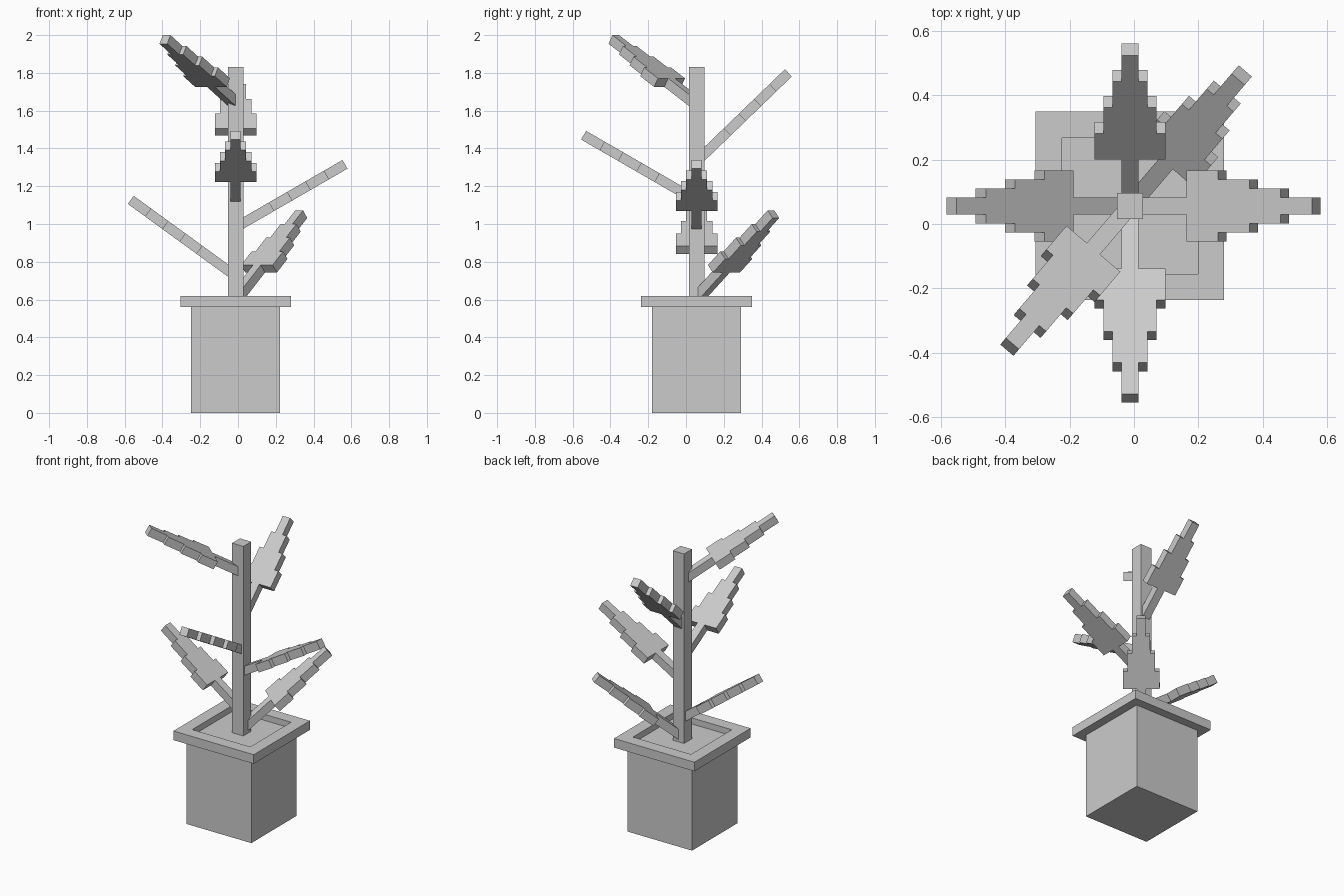
import bpy
from math import radians, cos, sin
from mathutils import Matrix, Vector

if "Cube" in bpy.data.objects:
    bpy.data.objects.remove(bpy.data.objects["Cube"])

CX, CY = -0.0125, 0.056      # axis of pot and stem
THICK = 0.053                # leaf thickness
STEP = 0.1125                # length of each leaf step
HALF_WIDTHS = [0.11, 0.083, 0.055, 0.027]   # leaf steps, base to tip


def make_object(name, verts, faces):
    mesh = bpy.data.meshes.new(name)
    mesh.from_pydata(verts, [], faces)
    mesh.update()
    obj = bpy.data.objects.new(name, mesh)
    bpy.context.collection.objects.link(obj)
    return obj


def square_stack(name, profile):
    """Square rings (half width, z) joined into one closed solid."""
    verts, faces = [], []
    for h, z in profile:
        verts += [(CX + sx * h, CY + sy * h, z)
                  for sx, sy in ((-1, -1), (1, -1), (1, 1), (-1, 1))]
    for r in range(len(profile) - 1):
        for i in range(4):
            a, b = 4 * r + i, 4 * r + (i + 1) % 4
            faces.append((a, b, b + 4, a + 4))
    n = len(verts)
    faces += [(3, 2, 1, 0), (n - 4, n - 3, n - 2, n - 1)]
    return make_object(name, verts, faces)


def leaf(name, azimuth, tilt, reach, tip_z):
    """Stepped flat leaf on a stalk; its tip is `reach` out from the stem axis."""
    az, el = radians(azimuth), radians(tilt)
    length = reach / cos(el)
    u = length - STEP * len(HALF_WIDTHS)
    # one side of the outline, from stalk base to tip
    side = [(0, HALF_WIDTHS[-1]), (u, HALF_WIDTHS[-1])]
    for w in HALF_WIDTHS:
        side += [(u, w), (u + STEP, w)]
        u += STEP
    # the last step has the same width as the stalk, so mirror directly
    outline = [(x, -w) for x, w in side] + [(x, w) for x, w in reversed(side)]
    n = len(outline)
    verts = [Vector((x, y, z)) for z in (-THICK / 2, THICK / 2) for x, y in outline]
    faces = [tuple(reversed(range(n))), tuple(range(n, 2 * n))]
    faces += [(i, (i + 1) % n, (i + 1) % n + n, i + n) for i in range(n)]
    obj = make_object(name, verts, faces)
    base = Vector((CX, CY, tip_z - length * sin(el)))
    obj.matrix_world = (Matrix.Translation(base) @ Matrix.Rotation(az, 4, 'Z')
                        @ Matrix.Rotation(-el, 4, 'Y'))
    return obj


# Pot with overhanging rim and shallow soil recess
square_stack("pot", [(0.236, 0), (0.236, 0.56), (0.293, 0.56),
                     (0.293, 0.62), (0.212, 0.62), (0.212, 0.58)])

# Stem
square_stack("stem", [(0.041, 0.57), (0.041, 1.83)])

# Leaves: azimuth, tilt, reach, tip height
for name, *args in (
    ("leaf_back_right", 49.5, 40, 0.535, 1.052),
    ("leaf_left", 180, 36, 0.555, 1.1275),
    ("leaf_right", 0, 30, 0.579, 1.316),
    ("leaf_front", -90, 30, 0.598, 1.47),
    ("leaf_back", 90, 44, 0.486, 1.80),
    ("leaf_front_left", 229.5, 30.5, 0.576, 1.977),
):
    leaf(name, *args)
